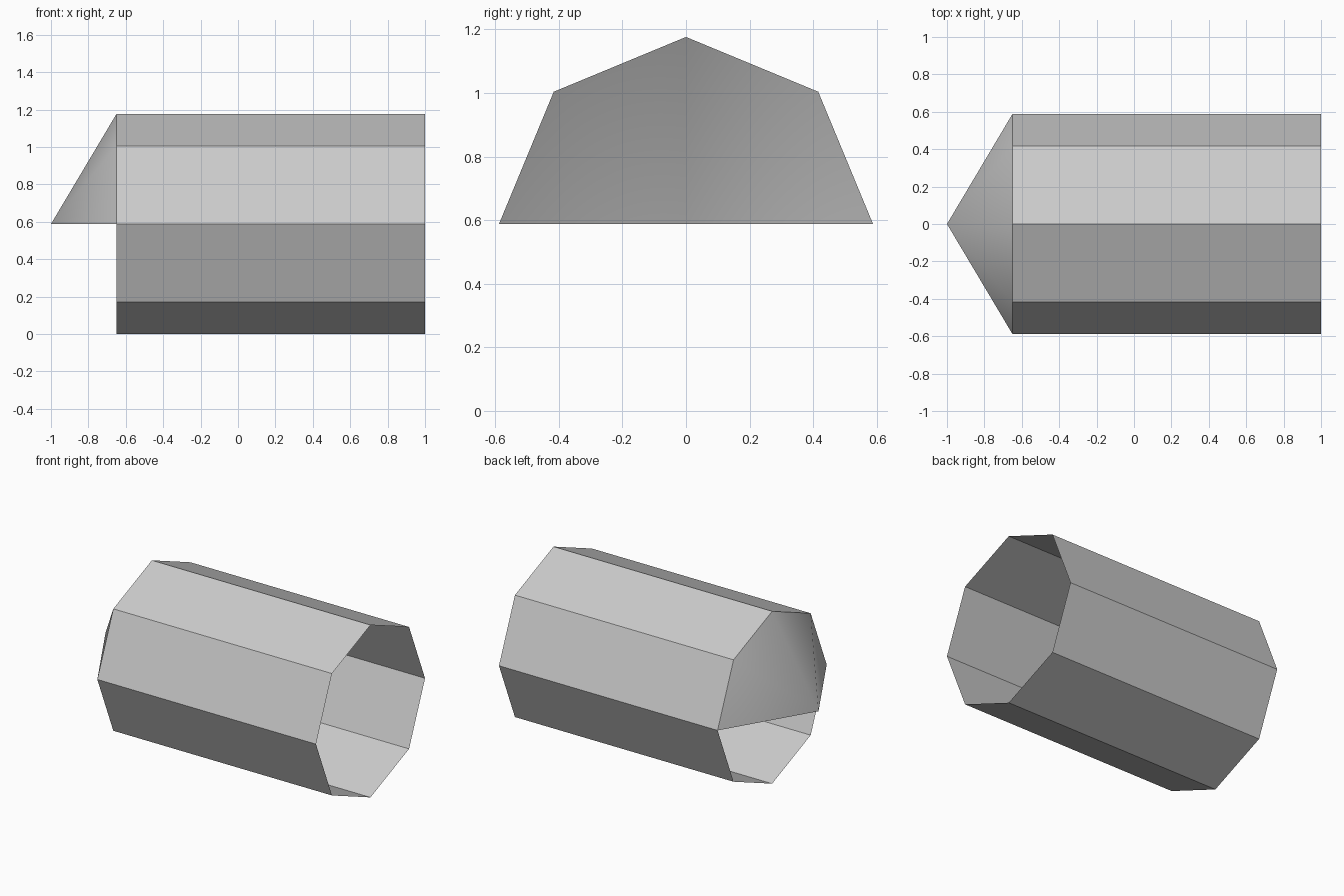
import bpy, bmesh
from math import cos, sin, pi

cube = bpy.data.objects.get("Cube")
if cube:
    bpy.data.objects.remove(cube, do_unlink=True)

RADIUS, SIDES = 0.588, 8
CAP_X, OPEN_X, TIP_X = -0.65, 1.0, -1.0

grey = bpy.data.materials.new("plain grey")
grey.use_nodes = True
colour = (0.6, 0.6, 0.6, 1)
grey.diffuse_color = colour
grey.node_tree.nodes["Principled BSDF"].inputs["Base Color"].default_value = colour


def ring(bm, x, count):
    """Points around the tube, from the back over the top to the front."""
    angles = [2 * pi * i / SIDES for i in range(count)]
    return [bm.verts.new((x, RADIUS * cos(a), RADIUS + RADIUS * sin(a))) for a in angles]


def finish(bm, name, smooth):
    for face in bm.faces:
        face.smooth = smooth
    mesh = bpy.data.meshes.new(name)
    bm.to_mesh(mesh)
    bm.free()
    mesh.materials.append(grey)
    obj = bpy.data.objects.new(name, mesh)
    bpy.context.collection.objects.link(obj)


# Open eight-sided tube with thin walls
bm = bmesh.new()
start, end = ring(bm, CAP_X, SIDES), ring(bm, OPEN_X, SIDES)
for i in range(SIDES):
    j = (i + 1) % SIDES
    bm.faces.new((start[i], start[j], end[j], end[i]))
finish(bm, "tube", False)

# Pointed half cap over the upper half of one end
bm = bmesh.new()
rim = ring(bm, CAP_X, SIDES // 2 + 1)
tip = bm.verts.new((TIP_X, 0, RADIUS))
for a, b in zip(rim, rim[1:]):
    bm.faces.new((a, tip, b))
finish(bm, "half_cap", True)
